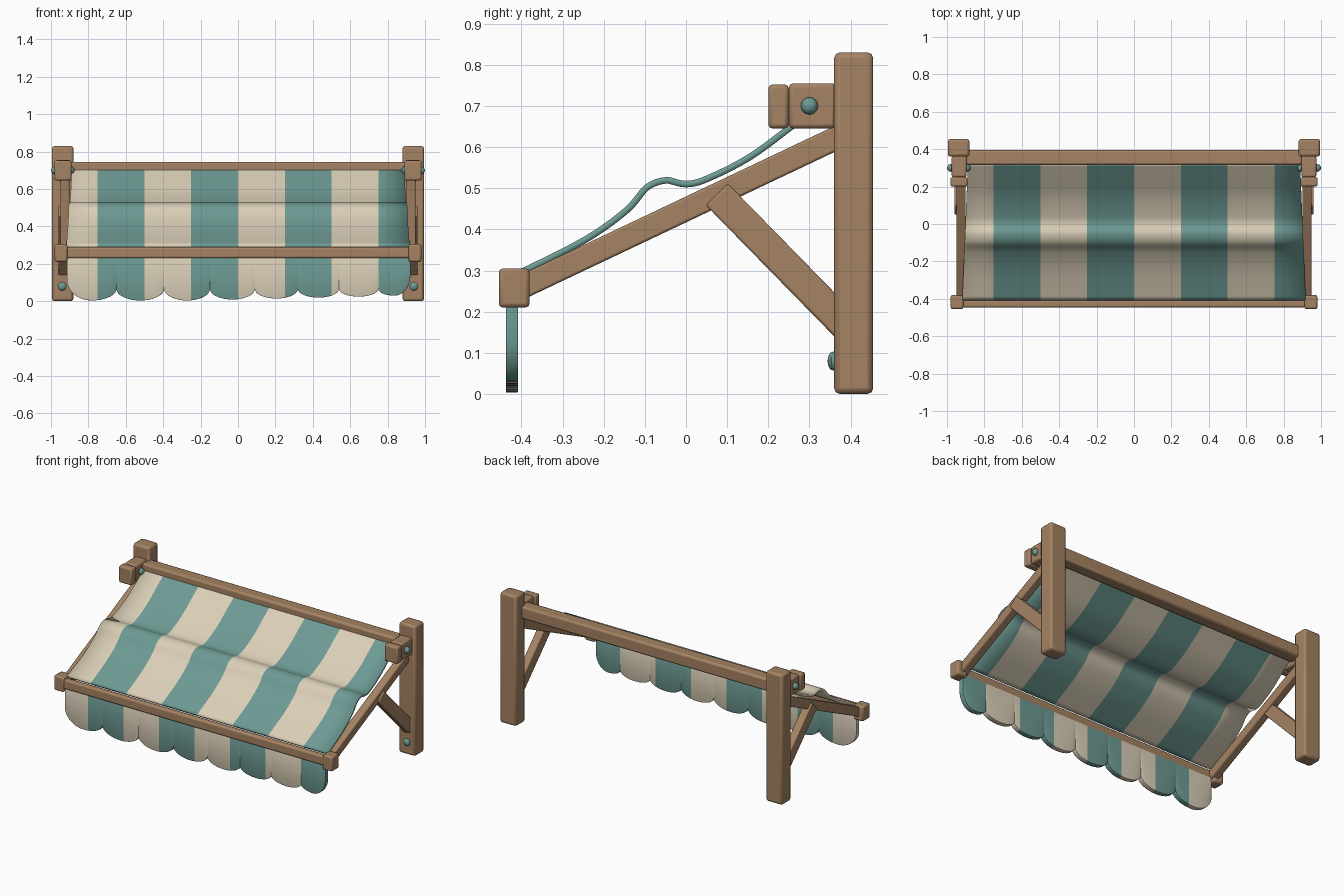
import bpy, bmesh, math
from mathutils import Matrix, Vector

if "Cube" in bpy.data.objects:
    bpy.data.objects.remove(bpy.data.objects["Cube"])


def material(name, rgb):
    m = bpy.data.materials.new(name)
    m.diffuse_color = (*rgb, 1)
    m.use_nodes = True
    m.node_tree.nodes["Principled BSDF"].inputs["Base Color"].default_value = m.diffuse_color
    return m


WOOD = material("warm wood", (0.376, 0.225, 0.125))
CREAM = material("cream cloth", (0.71, 0.63, 0.48))
TEAL = material("teal cloth", (0.155, 0.325, 0.295))


def finish(name, bm, mats, bevel=0, solid=0, offset=0, angle=40):
    me = bpy.data.meshes.new(name)
    bm.to_mesh(me)
    bm.free()
    ob = bpy.data.objects.new(name, me)
    bpy.context.collection.objects.link(ob)
    for m in mats:
        me.materials.append(m)
    if solid:
        s = ob.modifiers.new("thickness", 'SOLIDIFY')
        s.thickness, s.offset = solid, offset
    if bevel:
        b = ob.modifiers.new("bevel", 'BEVEL')
        b.width, b.segments, b.limit_method = bevel, 2, 'ANGLE'
    bpy.ops.object.select_all(action='DESELECT')
    ob.select_set(True)
    bpy.context.view_layer.objects.active = ob
    bpy.ops.object.shade_smooth_by_angle(angle=math.radians(angle))
    return ob


def box(name, x, y, z, bevel=0.01):
    """Bevelled block given by its (min, max) ranges."""
    bm = bmesh.new()
    bmesh.ops.create_cube(bm, size=1)
    for v in bm.verts:
        v.co = [r[0] + (c + 0.5) * (r[1] - r[0]) for r, c in zip((x, y, z), v.co)]
    return finish(name, bm, [WOOD], bevel)


def beam(name, x, a, b, width, thick):
    """Sloping timber between two (y, z) points."""
    d = Vector((0, b[0] - a[0], b[1] - a[1]))
    bm = bmesh.new()
    bmesh.ops.create_cube(bm, size=1)
    mat = (Matrix.Translation((x, (a[0] + b[0]) / 2, (a[1] + b[1]) / 2))
           @ Matrix.Rotation(math.atan2(d.z, d.y), 4, 'X')
           @ Matrix.Diagonal((width, d.length, thick, 1)))
    bm.transform(mat)
    return finish(name, bm, [WOOD], 0.006)


def bolt(name, loc, scale):
    bm = bmesh.new()
    bmesh.ops.create_uvsphere(bm, u_segments=10, v_segments=8, radius=1)
    bm.transform(Matrix.Translation(loc) @ Matrix.Diagonal((*scale, 1)))
    return finish(name, bm, [TEAL])


# Timber frame, both sides
for side, s in (("left", -1), ("right", 1)):
    def rng(a, b):
        return tuple(sorted((s * a, s * b)))
    box(side + "_post", rng(0.88, 0.995), (0.36, 0.455), (0, 0.83), 0.014)
    box(side + "_bracket_block", rng(0.895, 0.975), (0.25, 0.365), (0.645, 0.755))
    box(side + "_bracket_cap", rng(0.89, 0.982), (0.20, 0.25), (0.645, 0.752))
    box(side + "_front_end_block", rng(0.912, 0.98), (-0.455, -0.38), (0.21, 0.305))
    beam(side + "_rafter", s * 0.925, (0.40, 0.638), (-0.41, 0.254), 0.05, 0.057)
    beam(side + "_brace", s * 0.935, (0.39, 0.163), (0.075, 0.485), 0.05, 0.075)
    bolt(side + "_outer_bolt", (s * 0.98, 0.30, 0.70), (0.02, 0.021, 0.021))
    bolt(side + "_inner_bolt", (s * 0.892, 0.30, 0.70), (0.018, 0.021, 0.021))
    bolt(side + "_post_bolt", (s * 0.94, 0.358, 0.08), (0.023, 0.014, 0.023))

# Cross bars
box("back_bar", (-0.9, 0.9), (0.315, 0.395), (0.665, 0.745), 0.012)
box("front_bar", (-0.93, 0.93), (-0.447, -0.408), (0.23, 0.29), 0.01)


def stripe(x):
    return int(math.floor((x + 1) / 0.25)) % 2


def catmull(pts, n):
    out = []
    p = [pts[0]] + pts + [pts[-1]]
    for i in range(1, len(p) - 2):
        for k in range(n):
            t = k / n
            out.append(tuple(0.5 * (2 * b + (c - a) * t + (2 * a - 5 * b + 4 * c - d) * t * t
                                    + (3 * b - a - 3 * c + d) * t ** 3)
                             for a, b, c, d in zip(*p[i - 1:i + 3])))
    return out + [pts[-1]]


# Striped canopy with a fold across the middle
profile = catmull([(0.318, 0.705), (0.25, 0.655), (0.15, 0.582), (0.05, 0.531), (0.0, 0.518),
                   (-0.05, 0.527), (-0.1, 0.508), (-0.15, 0.452), (-0.25, 0.381),
                   (-0.41, 0.30)], 5)
bm = bmesh.new()
rows = []
for y, z in profile:
    edge = 0.888 + (0.318 - y) / 0.728 * 0.03
    xs = [-edge] + [i * 0.25 for i in range(-3, 4)] + [edge]
    rows.append([bm.verts.new((x, y, z)) for x in xs])
for r0, r1 in zip(rows, rows[1:]):
    for i in range(len(r0) - 1):
        f = bm.faces.new((r0[i], r1[i], r1[i + 1], r0[i + 1]))
        f.material_index = stripe(f.calc_center_median().x)
finish("canopy", bm, [CREAM, TEAL], solid=0.016, offset=-1, angle=60)

# Scalloped valance hanging from the front bar
cusps = [-0.915, -0.65, -0.395, -0.15, 0.09, 0.32, 0.54, 0.75, 0.922]
edge_pts = {}
for i, (a, b) in enumerate(zip(cusps, cusps[1:])):
    low = 0.004 + 0.026 * max(0, i - 2) / 5

    def drop(x):
        t = max(-1, min(1, (2 * x - a - b) / (b - a)))
        corner = (i == 0 and t < 0) or (i == 7 and t > 0)
        depth = 0.11 if corner else 0.066 - low
        return low + depth * (1 - math.sqrt(1 - t * t))
    xs = [(a + b) / 2 - (b - a) / 2 * math.cos(math.pi * k / 18) for k in range(19)]
    xs += [k * 0.25 for k in range(-3, 4) if a < k * 0.25 < b]
    for x in xs:
        edge_pts[round(x, 4)] = drop(x)
bm = bmesh.new()
cols = [[bm.verts.new((x, -0.423, z)) for z in (edge_pts[x], 0.25)] for x in sorted(edge_pts)]
for c0, c1 in zip(cols, cols[1:]):
    f = bm.faces.new((c0[0], c1[0], c1[1], c0[1]))
    f.material_index = stripe(f.calc_center_median().x)
finish("valance", bm, [CREAM, TEAL], solid=0.03, bevel=0.005)
